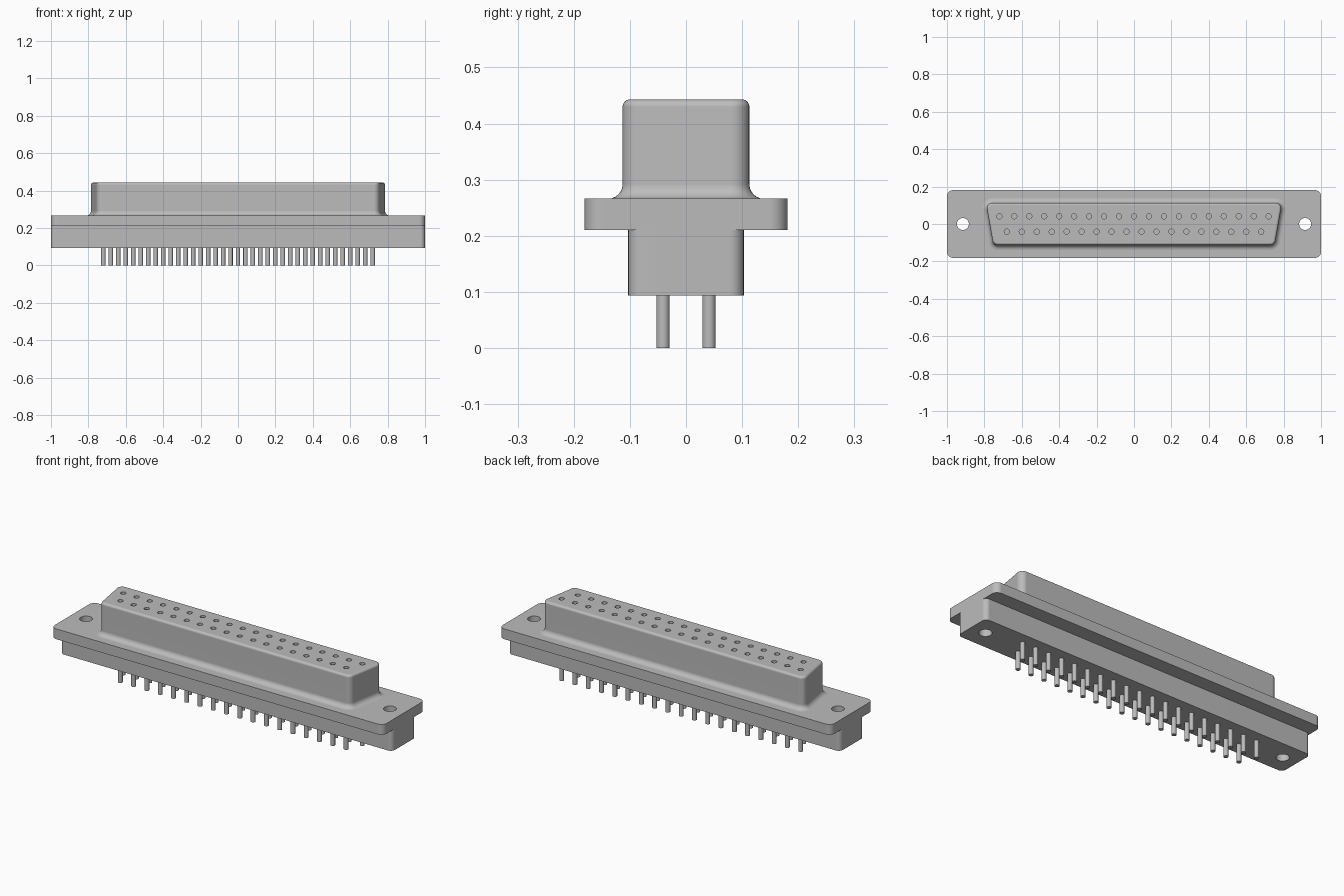
import bpy
import bmesh
from math import sin, cos, pi, radians
from mathutils import Matrix, Vector

if "Cube" in bpy.data.objects:
    bpy.data.objects.remove(bpy.data.objects["Cube"], do_unlink=True)

grey = bpy.data.materials.new("plain grey")
grey.use_nodes = True
COLOUR = (0.5, 0.5, 0.5, 1)
grey.diffuse_color = COLOUR
grey.node_tree.nodes["Principled BSDF"].inputs["Base Color"].default_value = COLOUR


def make_object(name, bm):
    bmesh.ops.recalc_face_normals(bm, faces=bm.faces)
    mesh = bpy.data.meshes.new(name)
    bm.to_mesh(mesh)
    bm.free()
    mesh.materials.append(grey)
    obj = bpy.data.objects.new(name, mesh)
    bpy.context.collection.objects.link(obj)
    return obj


def outline(back_x, front_x, half_y, radius, tilt=0.0, steps=8):
    """Rounded trapezoid around four corner centres."""
    side = -tilt
    corners = [(back_x, half_y, side, pi / 2), (-back_x, half_y, pi / 2, pi - side),
               (-front_x, -half_y, pi - side, 1.5 * pi), (front_x, -half_y, 1.5 * pi, 2 * pi + side)]
    points = []
    for x, y, start, end in corners:
        for i in range(steps + 1):
            a = start + (end - start) * i / steps
            points.append((x + radius * cos(a), y + radius * sin(a)))
    return points


def loft(name, sections):
    """Closed solid through a stack of (outline, height) sections."""
    bm = bmesh.new()
    rings = [[bm.verts.new((x, y, z)) for x, y in pts] for pts, z in sections]
    for low, high in zip(rings, rings[1:]):
        for i in range(len(low)):
            j = (i + 1) % len(low)
            bm.faces.new((low[i], low[j], high[j], high[i]))
    bm.faces.new(rings[0][::-1])
    bm.faces.new(rings[-1])
    return make_object(name, bm)


def cylinders(name, places, radius, bottom, top, sides):
    bm = bmesh.new()
    for x, y in places:
        bmesh.ops.create_cone(bm, cap_ends=True, segments=sides, radius1=radius, radius2=radius,
                              depth=top - bottom,
                              matrix=Matrix.Translation(Vector((x, y, (top + bottom) / 2))))
    return make_object(name, bm)


def select_only(obj):
    bpy.ops.object.select_all(action='DESELECT')
    obj.select_set(True)
    bpy.context.view_layer.objects.active = obj


def cut(obj, cutter):
    cutter.hide_render = True
    mod = obj.modifiers.new("holes", 'BOOLEAN')
    mod.operation = 'DIFFERENCE'
    mod.solver = 'EXACT'
    mod.object = cutter
    select_only(obj)
    bpy.ops.object.modifier_apply(modifier=mod.name)


def smooth(obj):
    select_only(obj)
    bpy.ops.object.shade_smooth_by_angle(angle=radians(35))
    mod = obj.modifiers.new("clean shading", 'WEIGHTED_NORMAL')
    mod.keep_sharp = True


# Heights of the main levels
BODY_Z, FLANGE_Z, PLATE_Z, TOP_Z = 0.094, 0.21, 0.266, 0.443

# Contact layout: two staggered rows
PITCH, ROW_Y = 0.08, 0.041
contacts = [((i - (count - 1) / 2) * PITCH, y)
            for count, y in ((19, ROW_Y), (18, -ROW_Y)) for i in range(count)]

# Mounting flange and lower body
r = 0.032
plate = outline(1 - r, 1 - r, 0.181 - r, r)
flange = loft("mounting_flange", [(plate, FLANGE_Z), (plate, PLATE_Z)])
r = 0.025
block = outline(1 - r, 1 - r, 0.103 - r, r)
body = loft("lower_body", [(block, BODY_Z), (block, FLANGE_Z)])

# Shell with a flared foot and a rounded top edge
FLARE, ROUND, STEPS = 0.026, 0.013, 6
profile = []
for i in range(STEPS + 1):
    a = pi / 2 * i / STEPS
    profile.append((FLARE * (1 - sin(a)), PLATE_Z + FLARE * (1 - cos(a))))
for i in range(STEPS + 1):
    a = pi / 2 * i / STEPS
    profile.append((ROUND * (cos(a) - 1), TOP_Z - ROUND + ROUND * sin(a)))
shell = loft("trapezoid_shell", [(outline(0.756, 0.727, 0.083, 0.03 + grow, radians(10)), z)
                                 for grow, z in profile])

# Screw holes and contact sockets
screws = cylinders("screw_hole_cutter", [(-0.915, 0), (0.915, 0)], 0.032, 0.0, 0.4, 32)
sockets = cylinders("socket_cutter", contacts, 0.014, TOP_Z - 0.1, TOP_Z + 0.05, 20)
cut(flange, screws)
cut(body, screws)
cut(shell, sockets)
for cutter in (screws, sockets):
    bpy.data.objects.remove(cutter, do_unlink=True)

# Solder pins under the body
pins = cylinders("contact_pins", contacts, 0.012, 0.0, BODY_Z + 0.01, 20)

for part in (flange, body, shell, pins):
    smooth(part)
